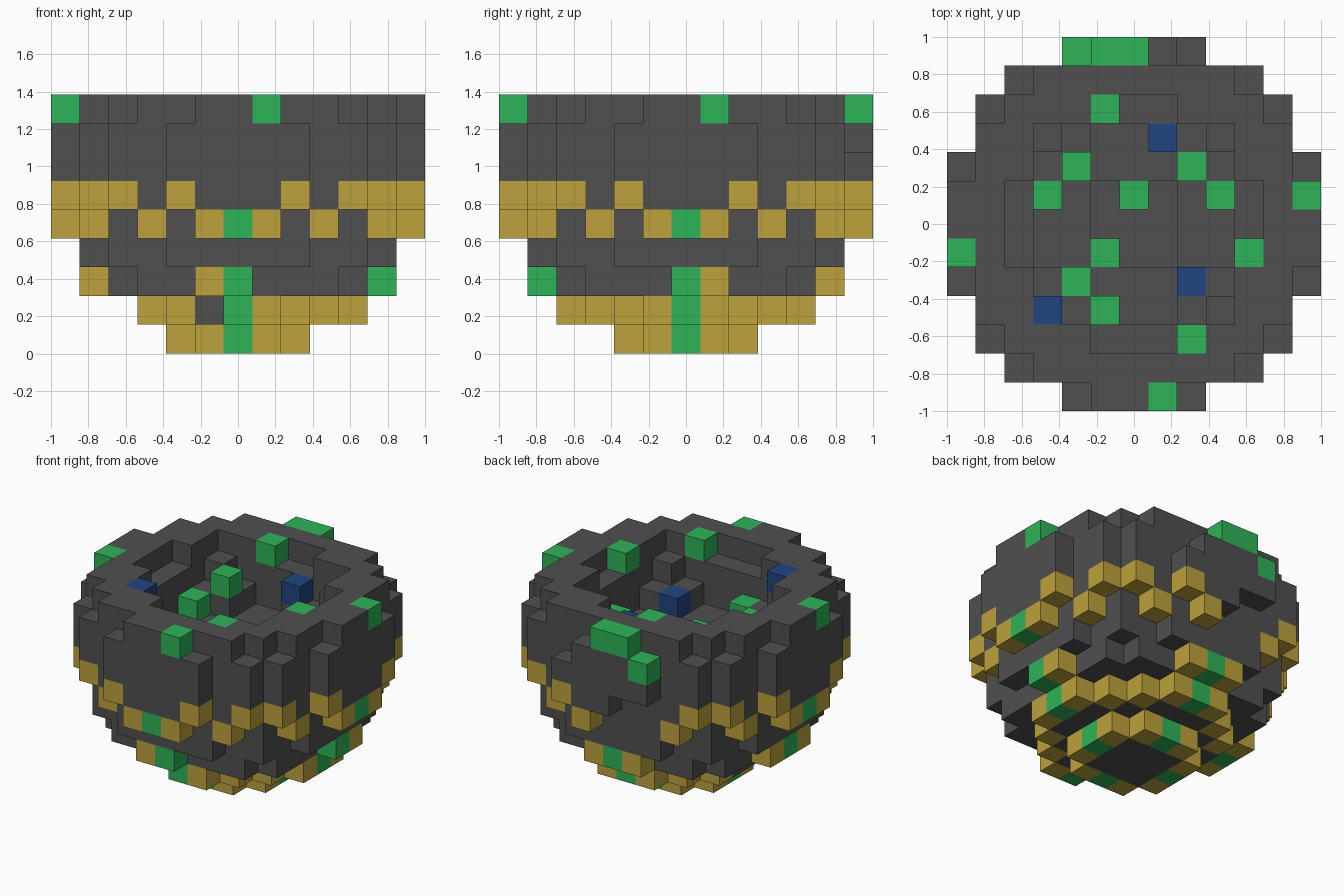
import bpy, bmesh
from mathutils import Vector

cube = bpy.data.objects.get("Cube")
if cube:
    bpy.data.objects.remove(cube, do_unlink=True)

S = 2 / 13      # block size
R = 6           # blocks from centre to rim
LAYERS = 9
SIDES = [Vector(d) for d in ((1, 0, 0), (-1, 0, 0), (0, 1, 0),
                             (0, -1, 0), (0, 0, 1), (0, 0, -1))]


def in_ball(x, y, z):
    return x * x + y * y + (z - R) ** 2 <= 42


def floor_height(x, y):
    """Height of the stepped hollow, in layers."""
    r2 = x * x + y * y
    for limit, height in ((2, 5), (10, 6), (13, 7), (18, 8)):
        if r2 <= limit:
            return height
    return LAYERS


def on_outside(x, y, z):
    return not all(in_ball(x + d.x, y + d.y, z) for d in SIDES[:4])


def wall_colour(x, y, z):
    """Painted bands that repeat on all four sides."""
    m = min(abs(x), abs(y))
    if not on_outside(x, y, z) or z in (3, 6, 7, 8):
        return "stone"
    if z == 5:
        return "gold" if m in (2, 4) else "stone"
    if m == 0:
        return "green"
    if z == 4:
        return "gold" if m in (1, 3) else "stone"
    if z == 2:
        return "gold" if m == 1 else "stone"
    return "gold"


# Bowl body
cells = {}
span = range(-R, R + 1)
for x in span:
    for y in span:
        for z in range(LAYERS):
            if in_ball(x, y, z) and z < floor_height(x, y):
                cells[x, y, z] = wall_colour(x, y, z)

# Chipped blocks
for c in [(1, 6, 8), (2, 6, 7), (0, 6, 4), (-1, 6, 4), (-1, 6, 5), (-2, 6, 5),
          (1, -5, 2), (5, -1, 2), (-1, -4, 1), (-4, -1, 1), (-4, 0, 1), (-4, 1, 1)]:
    cells.pop(c, None)

# Plants and blue stones, each on a supporting block
plants = [(-1, 4, 8), (2, -4, 8), (4, -1, 8), (-2, 2, 7), (-3, 1, 6), (3, 1, 6),
          (2, 2, 6), (-1, -3, 6), (-2, -2, 6), (0, 1, 5), (-1, -1, 5),
          (-6, -1, 8), (6, 1, 8), (1, -6, 8), (0, 6, 8), (-1, 6, 8), (-2, 6, 7)]
stones = [(-3, -3, 8), (1, 3, 7), (2, -2, 6)]
for colour, spots in (("green", plants), ("blue", stones)):
    for x, y, z in spots:
        cells[x, y, z] = colour
        cells.setdefault((x, y, z - 1), "stone")


def build(name, colour, rgb):
    """Join the exposed sides of every block of one colour."""
    bm = bmesh.new()
    for c, col in cells.items():
        if col != colour:
            continue
        centre = Vector(c) + Vector((0, 0, 0.5))
        for d in SIDES:
            if tuple(int(v) for v in Vector(c) + d) in cells:
                continue
            u = Vector((d.y, d.z, d.x))
            v = d.cross(u)
            corners = [centre + (d + u * a + v * b) / 2
                       for a, b in ((-1, -1), (1, -1), (1, 1), (-1, 1))]
            bm.faces.new([bm.verts.new(p * S) for p in corners])
    bmesh.ops.remove_doubles(bm, verts=bm.verts[:], dist=S / 100)
    mesh = bpy.data.meshes.new(name)
    bm.to_mesh(mesh)
    bm.free()
    mat = bpy.data.materials.new(colour)
    mat.use_nodes = True
    mat.diffuse_color = (*rgb, 1)
    mat.node_tree.nodes["Principled BSDF"].inputs["Base Color"].default_value = (*rgb, 1)
    mesh.materials.append(mat)
    bpy.context.collection.objects.link(bpy.data.objects.new(name, mesh))


build("stone_bowl", "stone", (0.08, 0.08, 0.08))
build("gold_bands", "gold", (0.51, 0.36, 0.045))
build("green_plants", "green", (0.027, 0.456, 0.095))
build("blue_stones", "blue", (0.015, 0.06, 0.22))
